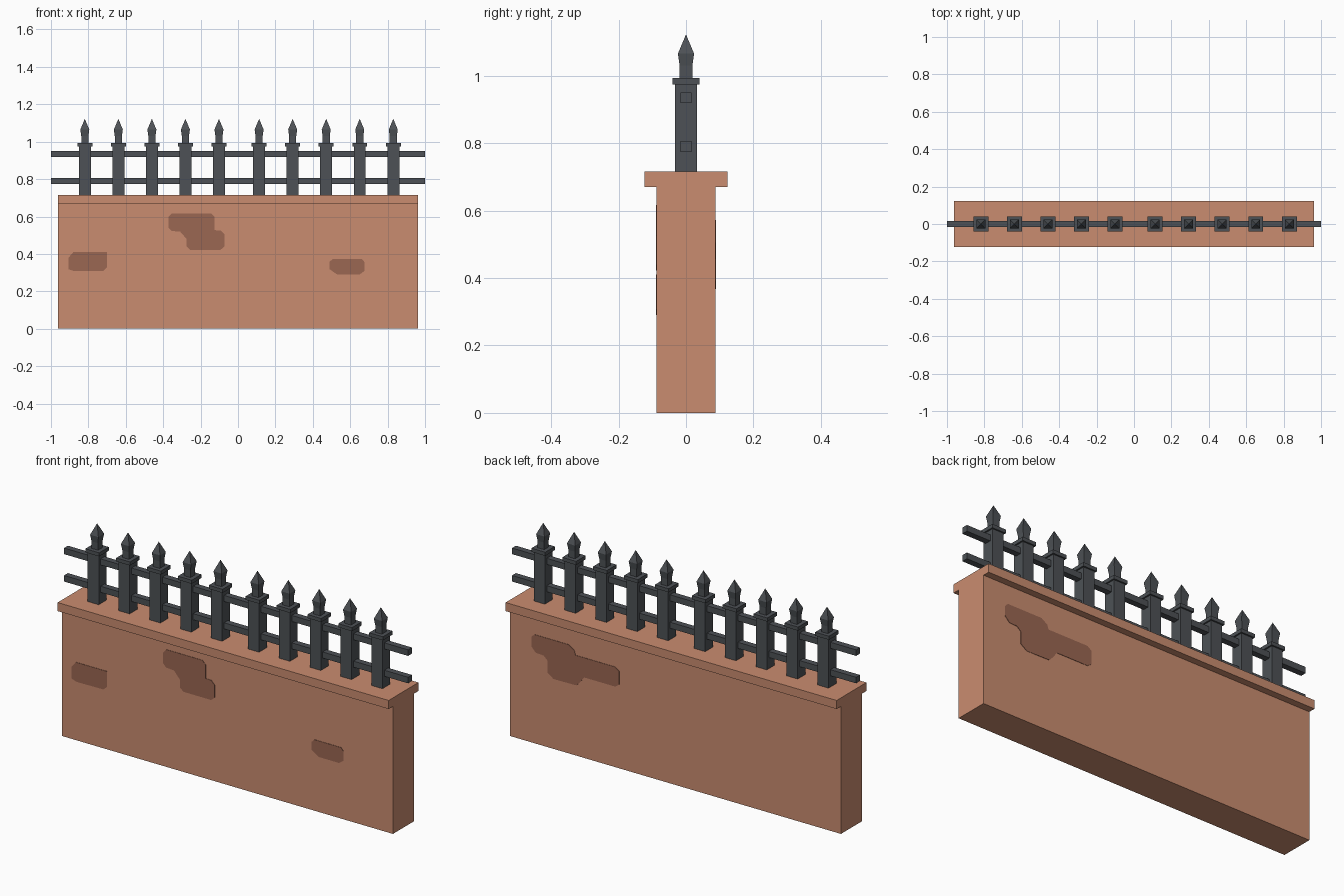
import bpy, bmesh

if "Cube" in bpy.data.objects:
    bpy.data.objects.remove(bpy.data.objects["Cube"])


def material(name, rgb):
    m = bpy.data.materials.new(name)
    m.diffuse_color = (*rgb, 1)
    m.use_nodes = True
    m.node_tree.nodes["Principled BSDF"].inputs["Base Color"].default_value = m.diffuse_color
    return m


CLAY = material("terracotta plaster", (0.59, 0.265, 0.16))
WORN = material("worn brown plaster", (0.325, 0.135, 0.085))
IRON = material("dark iron", (0.075, 0.083, 0.092))


def finish(name, bm, mat):
    bmesh.ops.recalc_face_normals(bm, faces=bm.faces)
    me = bpy.data.meshes.new(name)
    bm.to_mesh(me)
    bm.free()
    me.materials.append(mat)
    ob = bpy.data.objects.new(name, me)
    bpy.context.collection.objects.link(ob)
    return ob


def prism(name, points, offset, mat):
    """Extrude a closed polygon of 3D points by an offset vector."""
    bm = bmesh.new()
    face = bm.faces.new([bm.verts.new(p) for p in points])
    geo = bmesh.ops.extrude_face_region(bm, geom=[face])["geom"]
    bmesh.ops.translate(bm, vec=offset,
                        verts=[v for v in geo if isinstance(v, bmesh.types.BMVert)])
    # the extrusion keeps the starting face only when it is still needed
    bmesh.ops.holes_fill(bm, edges=bm.edges, sides=0)
    return finish(name, bm, mat)


def loft_square(name, x, rings, mat):
    """Stack square rings given as (half width, z), closing in a point."""
    bm = bmesh.new()
    loops = [[bm.verts.new((x + sx * r, sy * r, z))
              for sx, sy in ((-1, -1), (1, -1), (1, 1), (-1, 1))]
             for r, z in rings[:-1]]
    bm.faces.new(loops[0])
    for a, b in zip(loops, loops[1:]):
        for i in range(4):
            j = (i + 1) % 4
            bm.faces.new((a[i], a[j], b[j], b[i]))
    tip = bm.verts.new((x, 0, rings[-1][1]))
    for i in range(4):
        bm.faces.new((loops[-1][i], loops[-1][(i + 1) % 4], tip))
    return finish(name, bm, mat)


# Wall with overhanging coping, one T-shaped profile along x
W, C, ZC, ZT = 0.0875, 0.1235, 0.67, 0.715
profile = [(-W, 0), (W, 0), (W, ZC), (C, ZC), (C, ZT), (-C, ZT), (-C, ZC), (-W, ZC)]
prism("wall", [(-0.962, y, z) for y, z in profile], (1.924, 0, 0), CLAY)

# Two iron rails
for name, z in (("lower_rail", 0.79), ("upper_rail", 0.934)):
    h = 0.016
    prism(name, [(-1, -h, z - h), (-1, h, z - h), (-1, h, z + h), (-1, -h, z + h)],
          (2, 0, 0), IRON)

# Spiked posts in two groups of five
POST = [(0.032, 0.712), (0.032, 0.974), (0.04, 0.974), (0.04, 0.993),
        (0.019, 0.993), (0.019, 1.03), (0.024, 1.065), (0, 1.122)]
for start in (-0.819, 0.113):
    for i in range(5):
        loft_square("post", start + i * 0.1793, POST, IRON)

# Worn patches: thin plates on the front and back faces
FRONT = {
    "front_patch_middle": [
        (-0.355, 0.617), (-0.145, 0.617), (-0.125, 0.597), (-0.125, 0.527),
        (-0.093, 0.525), (-0.073, 0.505), (-0.073, 0.44), (-0.093, 0.422),
        (-0.255, 0.422), (-0.275, 0.44), (-0.275, 0.48), (-0.31, 0.52),
        (-0.355, 0.522), (-0.372, 0.54), (-0.372, 0.597)],
    "front_patch_left": [
        (-0.88, 0.41), (-0.7, 0.41), (-0.7, 0.328), (-0.72, 0.31),
        (-0.875, 0.308), (-0.906, 0.318), (-0.906, 0.38)],
    "front_patch_right": [
        (0.507, 0.374), (0.66, 0.374), (0.675, 0.358), (0.675, 0.308),
        (0.65, 0.29), (0.53, 0.29), (0.49, 0.318), (0.49, 0.358)],
}
BACK = {
    "back_patch": [
        (0.82, 0.572), (0.621, 0.572), (0.587, 0.55), (0.58, 0.527),
        (0.35, 0.527), (0.326, 0.51), (0.326, 0.44), (0.349, 0.424),
        (0.53, 0.424), (0.555, 0.39), (0.575, 0.37), (0.708, 0.368),
        (0.743, 0.393), (0.743, 0.456), (0.765, 0.476), (0.81, 0.478),
        (0.836, 0.505), (0.836, 0.555)],
}
for side, patches in ((-1, FRONT), (1, BACK)):
    for name, pts in patches.items():
        prism(name, [(x, side * (W - 0.002), z) for x, z in pts],
              (0, side * 0.004, 0), WORN)
